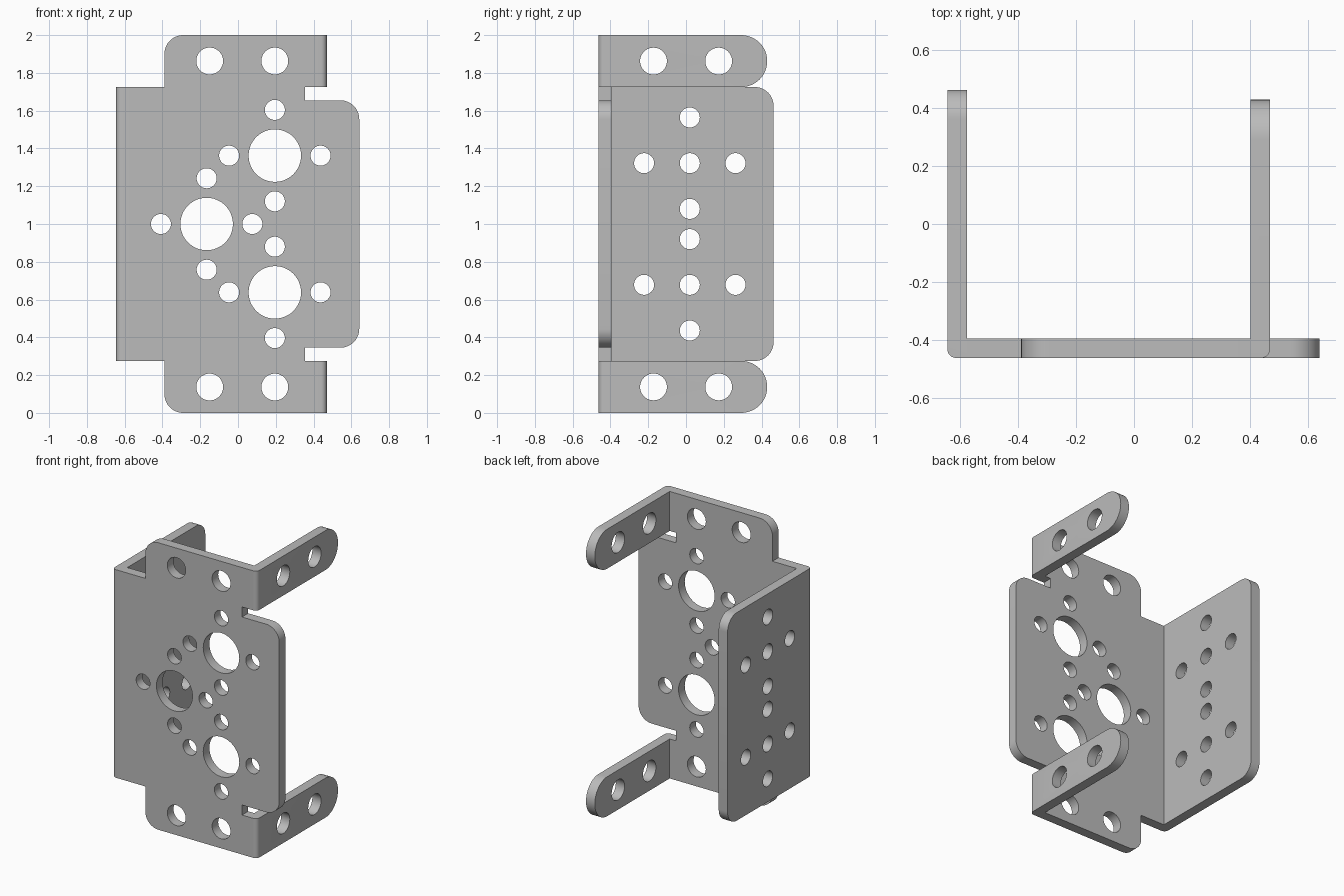
import bpy, bmesh, math
from mathutils import Vector, Matrix

cube = bpy.data.objects.get("Cube")
if cube:
    bpy.data.objects.remove(cube, do_unlink=True)

T = 0.068                      # sheet thickness
LEFT, FRONT, ARM = -0.645, -0.463, 0.47
LOW, HIGH = 0.275, 1.725       # height range between the tabs
BEND = 0.03                    # outer bend radius
SMALL, MID, LARGE = 0.053, 0.071, 0.139

metal = bpy.data.materials.new("grey metal")
metal.use_nodes = True
metal.diffuse_color = (0.5, 0.5, 0.5, 1)
metal.node_tree.nodes["Principled BSDF"].inputs["Base Color"].default_value = (0.5, 0.5, 0.5, 1)


def rounded(corners, steps=12):
    """Outline with right-angled corners (a, b, radius) rounded off."""
    out = []
    for i, (a, b, r) in enumerate(corners):
        p = Vector((a, b))
        if not r:
            out.append(p)
            continue
        u = (Vector(corners[i - 1][:2]) - p).normalized()
        v = (Vector(corners[(i + 1) % len(corners)][:2]) - p).normalized()
        for k in range(steps + 1):
            t = math.pi / 2 * k / steps
            out.append(p + r * (u + v) - r * (v * math.cos(t) + u * math.sin(t)))
    return out


def sheet(name, corners, holes, place, push, bend_x=None):
    """Extruded sheet with round holes; place maps (a, b) to 3D."""
    bm = bmesh.new()
    face = bm.faces.new([bm.verts.new(place(*p)) for p in rounded(corners)])
    ext = bmesh.ops.extrude_face_region(bm, geom=[face])
    bmesh.ops.translate(bm, vec=push, verts=[g for g in ext["geom"] if isinstance(g, bmesh.types.BMVert)])
    bmesh.ops.remove_doubles(bm, verts=bm.verts, dist=1e-5)
    if bend_x is not None:     # round the outer fold
        fold = [e for e in bm.edges if all(
            abs(v.co.x - bend_x) < 1e-4 and abs(v.co.y - FRONT) < 1e-4 for v in e.verts)]
        bmesh.ops.bevel(bm, geom=fold, offset=BEND, segments=6, profile=0.5, affect='EDGES')
    bmesh.ops.recalc_face_normals(bm, faces=bm.faces)
    me = bpy.data.meshes.new(name)
    bm.to_mesh(me)
    bm.free()
    ob = bpy.data.objects.new(name, me)
    bpy.context.collection.objects.link(ob)

    # drill all holes with one temporary cutter
    bm = bmesh.new()
    turn = push.to_track_quat('Z', 'Y').to_matrix().to_4x4()
    for a, b, r in holes:
        centre = Matrix.Translation(place(a, b) + push / 2)
        bmesh.ops.create_cone(bm, cap_ends=True, segments=48, radius1=r, radius2=r,
                              depth=3 * T, matrix=centre @ turn)
    cut_me = bpy.data.meshes.new("drill")
    bm.to_mesh(cut_me)
    bm.free()
    drill = bpy.data.objects.new("drill", cut_me)
    drill.hide_render = True
    bpy.context.collection.objects.link(drill)
    mod = ob.modifiers.new("holes", 'BOOLEAN')
    mod.operation, mod.solver, mod.object = 'DIFFERENCE', 'EXACT', drill
    bpy.ops.object.select_all(action='DESELECT')
    ob.select_set(True)
    bpy.context.view_layer.objects.active = ob
    bpy.ops.object.modifier_apply(modifier=mod.name)
    bpy.data.objects.remove(drill, do_unlink=True)
    ob.data.materials.clear()
    ob.data.materials.append(metal)
    bpy.ops.object.shade_smooth_by_angle(angle=math.radians(30))


def cross(a, b, d, r):
    return [(a + d, b, r), (a - d, b, r), (a, b + d, r), (a, b - d, r)]


# front plate: upper half outline mirrored about mid height
inner = LEFT + T
half = [(inner, HIGH, 0), (-0.39, HIGH, 0), (-0.39, 2, 0.1), (ARM - T, 2, 0),
        (ARM - T, HIGH, 0), (0.355, HIGH, 0), (0.355, 1.655, 0), (0.642, 1.655, 0.1)]
outline = half + [(a, 2 - b, r) for a, b, r in reversed(half)]
holes = []
for a, b in ((0.195, 1.362), (0.195, 0.638), (-0.166, 1.0)):
    holes += [(a, b, LARGE)] + cross(a, b, 0.242, SMALL)
holes += [(a, b, MID) for a in (-0.15, 0.195) for b in (0.137, 1.863)]
sheet("front_plate", outline, holes, lambda a, b: Vector((a, FRONT, b)), Vector((0, T, 0)))

# side wall folded back on the right
wall = [(FRONT, LOW, 0), (0.464, LOW, 0.1), (0.464, HIGH, 0.1), (FRONT, HIGH, 0)]
holes = []
for b in (0.678, 1.322):
    holes += [(0.02, b, SMALL)] + cross(0.02, b, 0.242, SMALL)
sheet("side_wall", wall, holes, lambda a, b: Vector((LEFT, a, b)), Vector((T, 0, 0)), LEFT)

# two arms folded back on the left
for name, z0, z1 in (("lower_arm", 0, LOW), ("upper_arm", HIGH, 2)):
    r = (z1 - z0) / 2
    arm = [(FRONT, z0, 0), (0.43, z0, r), (0.43, z1, r), (FRONT, z1, 0)]
    holes = [(y, z0 + r, MID) for y in (-0.172, 0.173)]
    sheet(name, arm, holes, lambda a, b: Vector((ARM - T, a, b)), Vector((T, 0, 0)), ARM)
